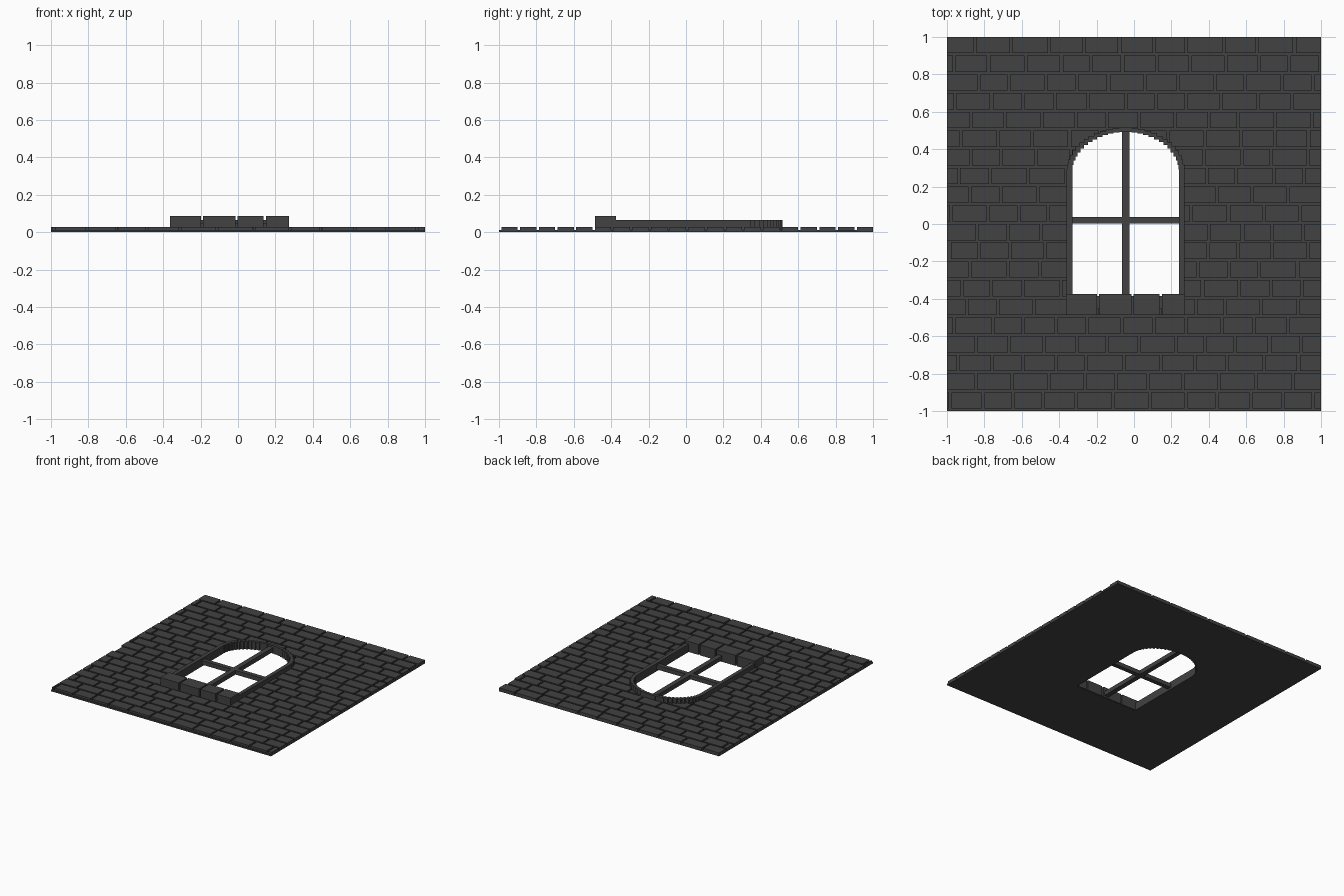
import bpy, bmesh, math, random

if "Cube" in bpy.data.objects:
    bpy.data.objects.remove(bpy.data.objects["Cube"])
random.seed(4)

stone = bpy.data.materials.new("dark_grey_stone")
stone.diffuse_color = (0.054, 0.054, 0.054, 1)
stone.use_nodes = True
stone.node_tree.nodes["Principled BSDF"].inputs["Base Color"].default_value = stone.diffuse_color

CX, SPRING = -0.045, 0.28      # window axis, height where the arch starts


def finish(name, bm):
    bmesh.ops.recalc_face_normals(bm, faces=bm.faces)
    me = bpy.data.meshes.new(name)
    bm.to_mesh(me)
    bm.free()
    me.materials.append(stone)
    ob = bpy.data.objects.new(name, me)
    bpy.context.collection.objects.link(ob)
    return ob


def add_box(bm, x0, x1, y0, y1, z0, z1):
    vs = bmesh.ops.create_cube(bm, size=1)["verts"]
    for v in vs:
        v.co = (x0 + (v.co.x + .5) * (x1 - x0),
                y0 + (v.co.y + .5) * (y1 - y0),
                z0 + (v.co.z + .5) * (z1 - z0))


def panel(name, loops, z0, z1):
    """Extrude a flat outline (further loops become holes)."""
    bm = bmesh.new()
    for loop in loops:
        vs = [bm.verts.new((x, y, z0)) for x, y in loop]
        for a, b in zip(vs, vs[1:] + vs[:1]):
            bm.edges.new((a, b))
    bmesh.ops.triangle_fill(bm, edges=bm.edges[:], use_beauty=True, normal=(0, 0, 1))
    ext = bmesh.ops.extrude_face_region(bm, geom=bm.faces[:], use_keep_orig=True)
    for g in ext["geom"]:
        if isinstance(g, bmesh.types.BMVert):
            g.co.z = z1
    return finish(name, bm)


def arch(half, top, bottom, n=14):
    """Window outline with a small-stepped elliptical head, right foot to left foot."""
    ry = top - SPRING
    step = math.pi / 2 / n
    right = [(half, bottom)]
    for i in range(n):
        x = half * math.cos(i * step)
        if i:
            right.append((x, SPRING + ry * math.sin((i - .5) * step)))
        right.append((x, SPRING + ry * math.sin((i + .5) * step)))
    return [(CX + x, y) for x, y in right] + [(CX - x, y) for x, y in reversed(right)]


# backing wall with the window hole
square = [(-1, -1), (1, -1), (1, 1), (-1, 1)]
panel("wall_backing", [square, arch(0.295, 0.503, -0.385)], 0, 0.012)

# brick courses, cut back under the window frame and sill
bm = bmesh.new()
GAP = 0.014
for row in range(20):
    y0 = -1 + row * 0.1
    x = -1 - (0.03 if row % 2 else 0.125) + random.uniform(-.02, .02)
    while x < 1 - GAP:
        w = random.uniform(0.155, 0.205)
        a, b = max(x, -1), min(x + w - GAP, 1)
        if b - a > 0.01:
            add_box(bm, a, b, y0 + 0.013, y0 + 0.1, 0.006, 0.028)
        x += w
bricks = finish("wall_bricks", bm)
cutter = panel("window_cutter", [arch(0.30, 0.507, -0.45)], -0.1, 0.1)
cutter.hide_render = True
cutter.hide_viewport = True
cut = bricks.modifiers.new("window_opening", "BOOLEAN")
cut.operation = "DIFFERENCE"
cut.solver = "EXACT"
cut.object = cutter

# raised arched frame
panel("window_frame",
      [arch(0.316, 0.515, -0.40) + arch(0.285, 0.492, -0.40)[::-1]], 0, 0.065)

# crossing glazing bars
bm = bmesh.new()
add_box(bm, CX - 0.02, CX + 0.02, -0.39, 0.50, 0.015, 0.05)
add_box(bm, CX - 0.295, CX + 0.295, 0.002, 0.038, 0.0155, 0.0495)
finish("window_bars", bm)

# sill made of four blocks
bm = bmesh.new()
edges = [-0.37, -0.193, -0.008, 0.143, 0.279]
for a, b in zip(edges, edges[1:]):
    add_box(bm, a + 0.006, b - 0.006, -0.487, -0.375, 0.001, 0.087)
finish("window_sill", bm)
